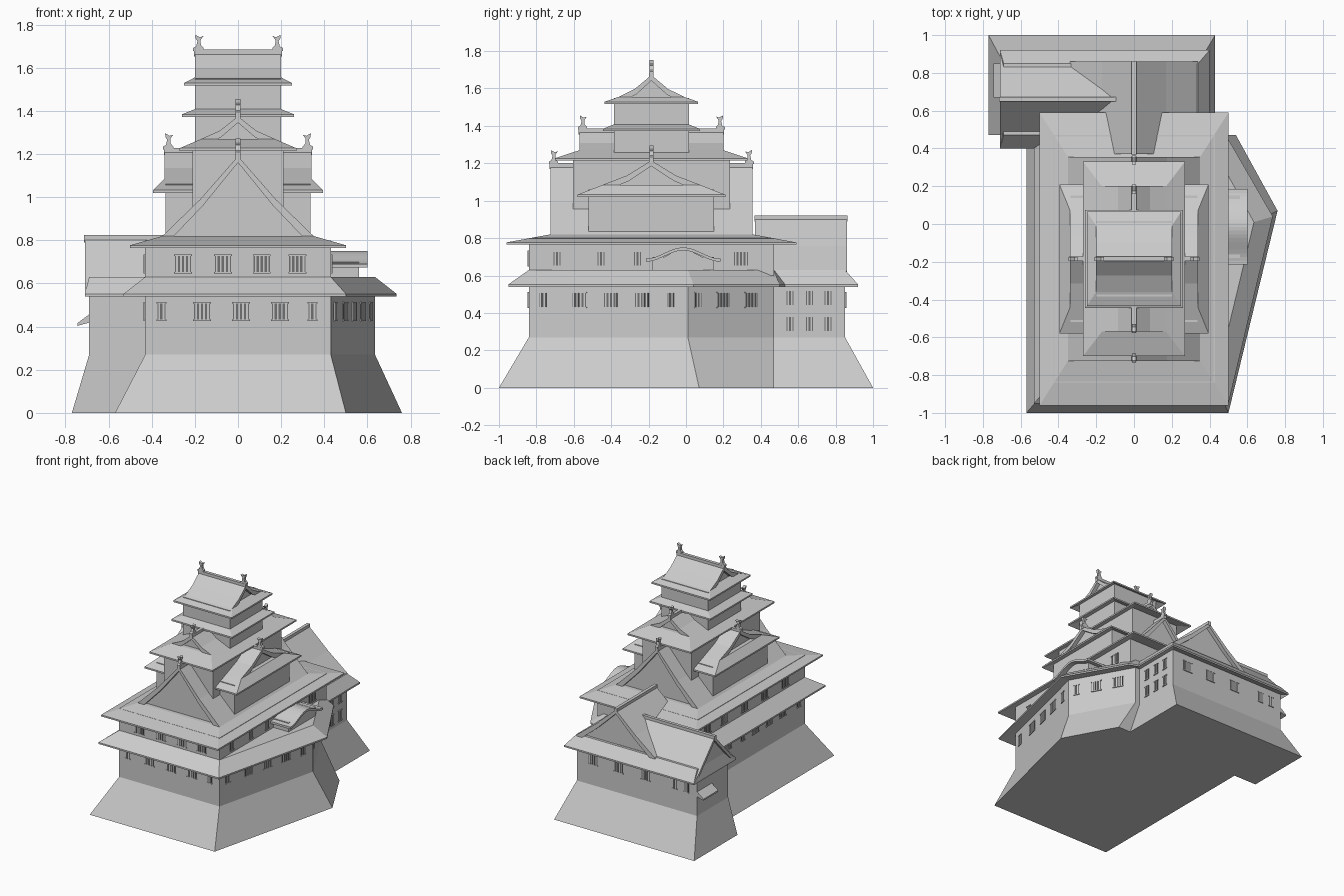
import bpy, bmesh, math
from mathutils import Matrix, Vector

cube = bpy.data.objects.get("Cube")
if cube:
    bpy.data.objects.remove(cube, do_unlink=True)


def material(name, value):
    mat = bpy.data.materials.new(name)
    mat.use_nodes = True
    colour = (value, value, value, 1)
    mat.diffuse_color = colour
    mat.node_tree.nodes["Principled BSDF"].inputs["Base Color"].default_value = colour
    return mat


GREY = material("plain grey", 0.6)
DARK = material("window grey", 0.16)
MID = -0.185  # shared centre of the tower in y


def finish(name, bm, mat=GREY):
    bmesh.ops.recalc_face_normals(bm, faces=bm.faces[:])
    mesh = bpy.data.meshes.new(name)
    bm.to_mesh(mesh)
    bm.free()
    mesh.materials.append(mat)
    obj = bpy.data.objects.new(name, mesh)
    bpy.context.collection.objects.link(obj)
    return obj


def loft(name, rings):
    """Bridge a stack of (outline, z) rings and cap both ends."""
    bm = bmesh.new()
    loops = [[bm.verts.new((x, y, z)) for x, y in pts] for pts, z in rings]
    for low, high in zip(loops, loops[1:]):
        for i in range(len(low)):
            j = (i + 1) % len(low)
            bm.faces.new((low[i], low[j], high[j], high[i]))
    bm.faces.new(loops[0])
    bm.faces.new(loops[-1])
    return finish(name, bm)


def prism(name, profile, start, end, along_x=False, centre=0):
    """Extrude a (side, z) profile along y, or along x."""
    bm = bmesh.new()
    ends = []
    for d in (start, end):
        ends.append([bm.verts.new((d, centre + s, z) if along_x else (centre + s, d, z))
                     for s, z in profile])
    a, b = ends
    for i in range(len(a)):
        j = (i + 1) % len(a)
        bm.faces.new((a[i], a[j], b[j], b[i]))
    bm.faces.new(a)
    bm.faces.new(b)
    return finish(name, bm)


def rect(hx, hy, cy=MID):
    return [(-hx, cy - hy), (hx, cy - hy), (hx, cy + hy), (-hx, cy + hy)]


def box(name, x0, x1, y0, y1, z0, z1):
    pts = [(x0, y0), (x1, y0), (x1, y1), (x0, y1)]
    return loft(name, [(pts, z0), (pts, z1)])


def skirt(name, wall, eave, inner, z0, z1):
    """Sloping eave band with a thin edge and a sloping underside."""
    return loft(name, [(wall, z0 + 0.025), (eave, z0), (eave, z0 + 0.012), (inner, z1)])


def gable(name, half, z0, ridge, start, end, along_x=False, centre=0, inset=0.03, sag=0.015):
    """Concave roof slab over a set-back gable wall, with a ridge beam."""
    side = [(half, z0), (half * 0.5, (z0 + ridge) / 2 - sag)]
    top = side + [(0, ridge)] + [(-s, z) for s, z in reversed(side)]
    under = [(s * 0.93, z - 0.03) for s, z in top]
    prism(name + "_roof", top + under[::-1], start, end, along_x, centre)
    prism(name + "_wall", under, start + inset, end - inset, along_x, centre)
    beam = [(-0.012, ridge - 0.02), (0.012, ridge - 0.02), (0.012, ridge + 0.012), (-0.012, ridge + 0.012)]
    prism(name + "_ridge", beam, start - 0.004, end + 0.004, along_x, centre)


def ornament(name, place, z, along_x, centre, direction):
    """Fish-shaped ridge finial with a flared tail."""
    shape = [(-.028, 0), (.02, 0), (.02, .015), (.008, .028), (.006, .05), (.02, .07),
             (.004, .064), (-.018, .076), (-.016, .058), (-.008, .046), (-.014, .022), (-.028, .014)]
    bm = bmesh.new()
    rows = []
    for t in (-0.011, 0.011):
        rows.append([bm.verts.new((place - direction * s, centre + t, z + h) if along_x
                                  else (centre + t, place - direction * s, z + h)) for s, h in shape])
    a, b = rows
    for i in range(len(a)):
        j = (i + 1) % len(a)
        bm.faces.new((a[i], a[j], b[j], b[i]))
    bm.faces.new(a)
    bm.faces.new(b)
    finish(name, bm)


def hip_gable(name, wall, eave, gab, z0, zg, ridge, along_x=False):
    """Hipped skirt below a gable; pairs are half sizes across and along the ridge."""
    def plan(pair):
        return rect(pair[1], pair[0]) if along_x else rect(*pair)
    skirt(name + "_eaves", plan(wall), plan(eave), plan(gab), z0, zg)
    mid, centre = (0, MID) if along_x else (MID, 0)
    gable(name, gab[0], zg, ridge, mid - gab[1], mid + gab[1], along_x, centre)
    for d, label in ((-1, "_finial_a"), (1, "_finial_b")):
        ornament(name + label, mid + d * (gab[1] - 0.02), ridge + 0.005, along_x, centre, d)


# Stone base, lower storey and its roof, with the pointed east bay and north wing
ground = [(-.57, -1), (.5, -1), (.76, .07), (.54, .47), (.43, .47), (.43, 1), (-.77, 1), (-.77, .47), (-.57, .47)]
wall = [(-.43, -.84), (.43, -.84), (.635, .01), (.38, .47), (.34, .47), (.34, .85), (-.69, .85), (-.69, .47), (-.43, .47)]
eave = [(-.53, -.95), (.5, -.95), (.735, .04), (.47, .5), (.4, .53), (.4, .92), (-.71, .92), (-.71, .4), (-.53, .4)]
loft("stone_base", [(ground, 0), (wall, 0.27)])
loft("lower_storey", [(wall, 0.27), (wall, 0.58)])
skirt("lower_roof", wall, eave, wall, 0.54, 0.63)

# North wing gables
gable("wing_north_gable", 0.34, 0.625, 0.91, 0.37, 0.86, sag=0.01)
wing = [(-.26, .54), (-.26, .552), (-.19, .61), (0, .815), (.19, .61), (.26, .552), (.26, .54), (.19, .58), (0, .785), (-.19, .58)]
prism("wing_west_roof", wing, -0.71, 0, True, 0.66)
prism("wing_west_wall", [(-.19, .5), (-.19, .58), (0, .785), (.19, .58), (.19, .5)], -0.69, 0, True, 0.66)
box("wing_west_ridge", -0.714, -0.06, 0.648, 0.672, 0.79, 0.825)
hood = [(-0.685, 0.46), (-0.745, 0.415), (-0.745, 0.403), (-0.685, 0.42)]
prism("wing_hood", hood, 0.67, 0.85)

# Second storey and the great north-south gable
box("second_storey", -0.43, 0.43, -0.84, 0.47, 0.6, 0.8)
hip_gable("great_roof", (0.43, 0.655), (0.5, 0.775), (0.35, 0.54), 0.765, 0.82, 1.19)

# Curved porch gable on the east bay
box("porch_body", 0.4, 0.56, -0.18, 0.15, 0.6, 0.7)
arch = [(s / 10 * 0.2, 0.69 + 0.03 * (1 + math.cos(math.pi * s / 10))) for s in range(-10, 11)]
prism("porch_roof", arch + [(s, z - 0.016) for s, z in reversed(arch)], 0.4, 0.6, True, -0.015)
prism("porch_gable", [(s * 0.85, z - 0.012) for s, z in arch], 0.4, 0.56, True, -0.015)

# Third storey with east-west gables
loft("third_storey", [(rect(0.335, 0.335), 0.78), (rect(0.335, 0.335), 1.06)])
hip_gable("cross_roof", (0.335, 0.335), (0.395, 0.395), (0.26, 0.34), 1.02, 1.085, 1.215, True)

# Fourth storey
loft("fourth_storey", [(rect(0.21, 0.42), 0.85), (rect(0.21, 0.42), 1.25)])
hip_gable("fourth_roof", (0.21, 0.42), (0.27, 0.515), (0.17, 0.385), 1.215, 1.27, 1.375)

# Top storey with a balcony roof and the crowning gable
loft("top_storey", [(rect(0.2, 0.2), 1.2), (rect(0.2, 0.2), 1.55)])
skirt("balcony_roof", rect(0.2, 0.2), rect(0.26, 0.26), rect(0.195, 0.195), 1.372, 1.41)
hip_gable("top_roof", (0.2, 0.2), (0.25, 0.25), (0.175, 0.2), 1.517, 1.555, 1.672, True)

# Barred windows: dark plates with upright bars and a sill and lintel
panes, bars = bmesh.new(), bmesh.new()


def slab(bm, frame, x, z, size):
    bmesh.ops.create_cube(bm, size=1, matrix=frame @ Matrix.Translation((x, 0, z)) @ Matrix.Diagonal((*size, 1)))


def windows(a, b, axis, wide, narrow, z):
    """Place windows on the wall a-b at the given coordinates along one axis."""
    a, b = Vector((*a, z)), Vector((*b, z))
    turn = Matrix.Rotation(math.atan2(b.y - a.y, b.x - a.x), 4, 'Z')
    for places, width, count in ((wide, 0.075, 4), (narrow, 0.038, 2)):
        for c in places:
            spot = a.lerp(b, (c - a[axis]) / (b[axis] - a[axis]))
            frame = Matrix.Translation(spot) @ turn
            slab(panes, frame, 0, 0, (width, 0.006, 0.08))
            for i in range(count):
                slab(bars, frame, width * ((i + 0.5) / count - 0.5), 0, (0.008, 0.014, 0.08))
            for end in (-0.04, 0.04):
                slab(bars, frame, 0, end, (width + 0.008, 0.014, 0.006))


LOW, HIGH = 0.47, 0.69
side_wide, side_narrow = (-0.57, -0.4, -0.235), (-0.765, -0.08)
windows(wall[0], wall[1], 0, (-0.167, 0.014, 0.194), (-0.355, 0.345), LOW)
windows(wall[1], wall[2], 1, side_wide, side_narrow, LOW)
windows(wall[2], wall[3], 1, (0.2, 0.35), (0.065,), LOW)
for height in (0.34, 0.48):
    windows(wall[4], wall[5], 1, (), (0.555, 0.66, 0.76), height)
windows(wall[5], wall[6], 0, (0.2, -0.02, -0.25), (-0.5, -0.6), LOW)
windows(wall[8], wall[0], 1, side_wide + (0.1, 0.28), side_narrow, LOW)
windows((-0.43, -0.84), (0.43, -0.84), 0, (-0.255, -0.07, 0.11, 0.275), (), HIGH)
windows((0.43, -0.84), (0.43, 0.47), 1, (0.295,), (-0.69, -0.455, -0.26), HIGH)
windows((-0.43, 0.47), (-0.43, -0.84), 1, (-0.6, -0.35, -0.1, 0.15, 0.35), (), HIGH)
finish("window_panes", panes, DARK)
finish("window_bars", bars)
